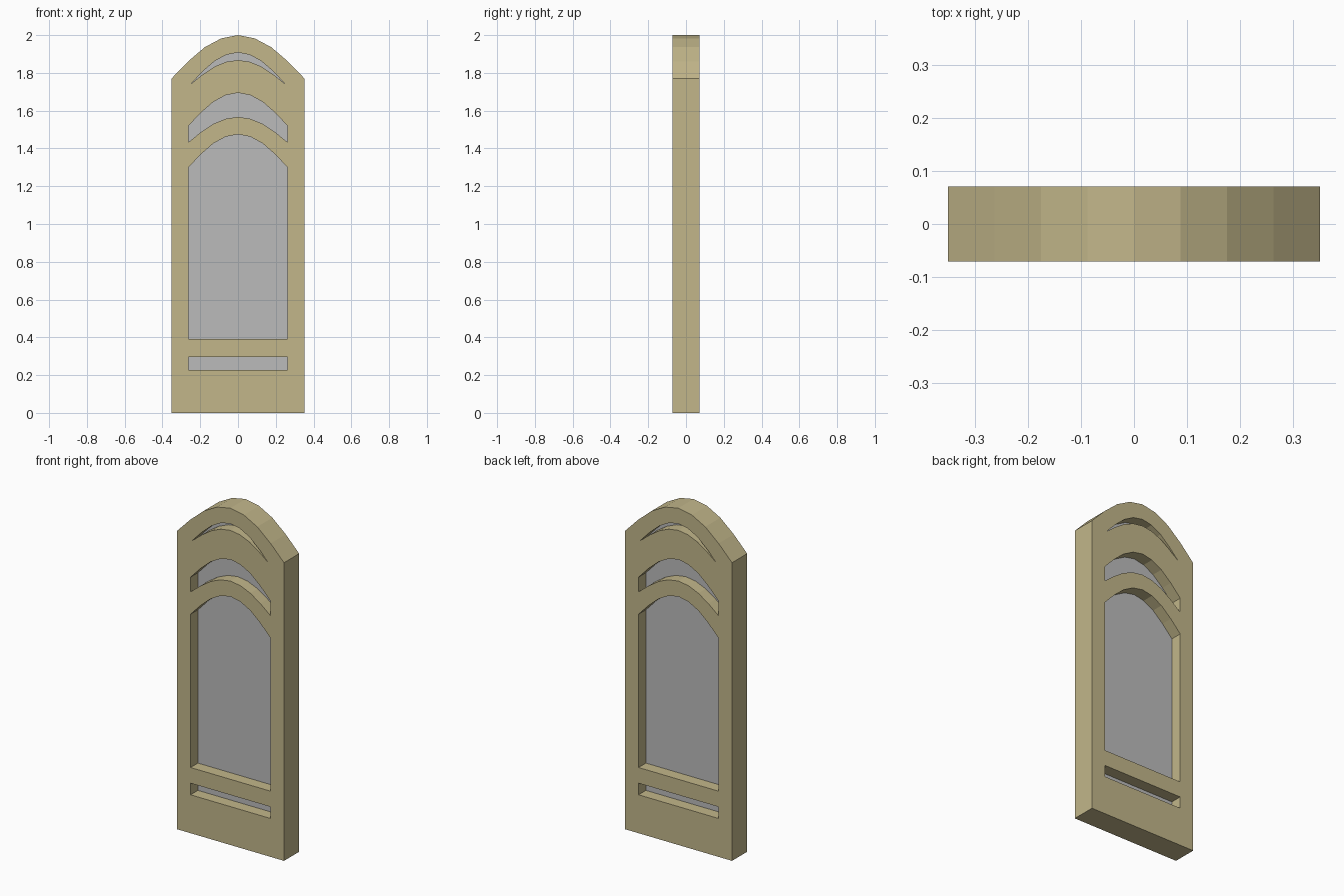
import bpy, math
from mathutils import Matrix

if "Cube" in bpy.data.objects:
    bpy.data.objects.remove(bpy.data.objects["Cube"])

def material(name, rgb):
    m = bpy.data.materials.new(name)
    m.diffuse_color = (*rgb, 1)
    m.use_nodes = True
    m.node_tree.nodes["Principled BSDF"].inputs["Base Color"].default_value = m.diffuse_color
    return m

wood = material("pale olive paint", (0.54, 0.47, 0.255))
glass = material("grey glass", (0.50, 0.50, 0.50))

DROP = (1.0, 0.605, 0.278, 0.074, 0.0, 0.074, 0.278, 0.605, 1.0)

def arc(half, side, top):
    """Eight-segment arch from left to right."""
    return [(half * (i - 4) / 4, top - (top - side) * d) for i, d in enumerate(DROP)]

def plate(name, outlines, half_depth, mat):
    """Extrude filled outlines (x, z); inner outlines become holes."""
    cu = bpy.data.curves.new(name, 'CURVE')
    cu.dimensions, cu.fill_mode, cu.extrude = '2D', 'BOTH', half_depth
    for pts in outlines:
        s = cu.splines.new('POLY')
        s.points.add(len(pts) - 1)
        for p, (x, z) in zip(s.points, pts):
            p.co = (x, z, 0, 1)
        s.use_cyclic_u = True
    tmp = bpy.data.objects.new(name + "_outline", cu)
    bpy.context.collection.objects.link(tmp)
    bpy.context.view_layer.update()
    me = bpy.data.meshes.new_from_object(tmp.evaluated_get(bpy.context.evaluated_depsgraph_get()))
    bpy.data.objects.remove(tmp)
    me.transform(Matrix.Rotation(math.pi / 2, 4, 'X'))
    me.materials.clear()
    me.materials.append(mat)
    for f in me.polygons:
        f.material_index = 0
        f.use_smooth = False
    ob = bpy.data.objects.new(name, me)
    bpy.context.collection.objects.link(ob)
    return ob

W = 0.262
outer = [(0.352, 0), (-0.352, 0)] + arc(0.352, 1.77, 2.0)
openings = {
    "main_pane": [(W, 0.39), (-W, 0.39)] + arc(W, 1.30, 1.475),
    "lower_slot_pane": [(W, 0.228), (-W, 0.228), (-W, 0.297), (W, 0.297)],
    "arched_band_pane": arc(W, 1.52, 1.695) + arc(W, 1.433, 1.567)[::-1],
    "crescent_pane": arc(0.25, 1.741, 1.908) + arc(0.25, 1.741, 1.868)[-2:0:-1],
}

# Frame with all openings cut through
plate("window_frame", [outer] + list(openings.values()), 0.071, wood)
# Thin panes in the middle of the frame
for name, pts in openings.items():
    plate(name, [pts], 0.002, glass)
